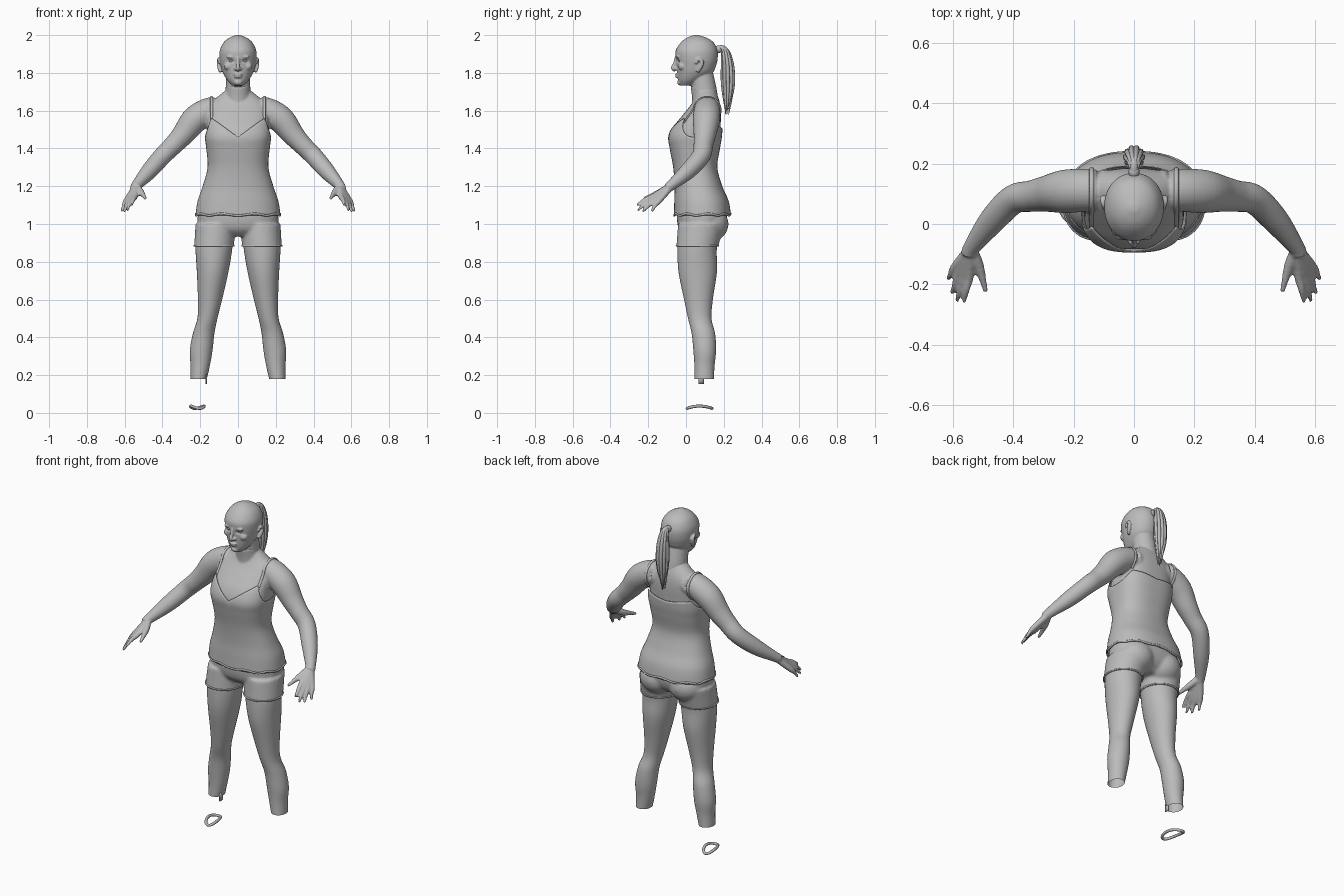
import bpy, bmesh, math
from math import sin, cos, pi
from mathutils import Vector
from mathutils.bvhtree import BVHTree

cube = bpy.data.objects.get("Cube")
if cube:
    bpy.data.objects.remove(cube, do_unlink=True)

grey = bpy.data.materials.new("plain grey")
grey.use_nodes = True
grey.diffuse_color = (0.5, 0.5, 0.5, 1)
grey.node_tree.nodes["Principled BSDF"].inputs["Base Color"].default_value = (0.5, 0.5, 0.5, 1)


def spline(keys, n=6):
    """Catmull-Rom through tuples of any length."""
    out = []
    for i in range(len(keys) - 1):
        quad = [keys[max(0, i - 1)], keys[i], keys[i + 1], keys[min(len(keys) - 1, i + 2)]]
        for k in range(n):
            t = k / n
            out.append(tuple(b + 0.5 * t * (c - a + t * (2*a - 5*b + 4*c - d + t * (3*(b - c) + d - a)))
                             for a, b, c, d in zip(*quad)))
    return out + [tuple(keys[-1])]


def loft(bm, rings, cap=True):
    vs = [[bm.verts.new(p) for p in r] for r in rings]
    n = len(vs[0])
    for a, b in zip(vs, vs[1:]):
        for j in range(n):
            bm.faces.new((a[j], a[(j + 1) % n], b[(j + 1) % n], b[j]))
    if cap:
        bm.faces.new(vs[0][::-1])
        bm.faces.new(vs[-1])


def tube(bm, keys, ref=(1, 0, 0), sides=16, flat=1.0, n=6, closed=False):
    """Round tube; every key is x, y, z, radius."""
    pts = spline(keys, n)
    rings = []
    for i, p in enumerate(pts):
        before = pts[-2] if closed and i == 0 else pts[max(0, i - 1)]
        after = pts[1] if closed and i == len(pts) - 1 else pts[min(len(pts) - 1, i + 1)]
        d = (Vector(after[:3]) - Vector(before[:3])).normalized()
        v = d.cross(Vector(ref)).normalized()
        u = v.cross(d)
        rings.append([Vector(p[:3]) + p[3] * (u * cos(2*pi*j/sides) * flat + v * sin(2*pi*j/sides))
                      for j in range(sides)])
    loft(bm, rings, not closed)


def section(s, a, grow=0.0):
    """Point on a superellipse: z, half width, front y, back y, exponent."""
    z, hw, yf, yb, e = s
    c, q = cos(a), sin(a)
    x = math.copysign(abs(c) ** (2 / e), c) * (hw + grow)
    y = math.copysign(abs(q) ** (2 / e), q) * ((yb - yf) / 2 + grow)
    return Vector((x, (yf + yb) / 2 + y, z))


def body(bm, keys, grow=0.0, n=64):
    loft(bm, [[section(s, 2*pi*j/n, grow) for j in range(n)] for s in spline(keys)])


def ball(bm, centre, size):
    new = bmesh.ops.create_uvsphere(bm, u_segments=24, v_segments=16, radius=1)["verts"]
    for v in new:
        v.co = Vector(centre) + Vector(a * b for a, b in zip(v.co, size))


def finish(bm, name, voxel=0, smooth=3, cut=None, thick=0, dent=None):
    bmesh.ops.recalc_face_normals(bm, faces=bm.faces)
    me = bpy.data.meshes.new(name)
    bm.to_mesh(me)
    bm.free()
    ob = bpy.data.objects.new(name, me)
    bpy.context.scene.collection.objects.link(ob)
    if voxel:
        m = ob.modifiers.new("blend", "REMESH")
        m.mode, m.voxel_size = "VOXEL", voxel
        m = ob.modifiers.new("soften", "SMOOTH")
        m.factor, m.iterations = 0.5, smooth
        dg = bpy.context.evaluated_depsgraph_get()
        me = bpy.data.meshes.new_from_object(ob.evaluated_get(dg))
        ob.modifiers.clear()
        ob.data = me
        bm = bmesh.new()
        bm.from_mesh(me)
        if cut:
            bmesh.ops.bisect_plane(bm, geom=bm.verts[:] + bm.edges[:] + bm.faces[:],
                                   plane_co=(0, 0, cut), plane_no=(0, 0, 1), clear_inner=True)
        if dent:
            for v in bm.verts:
                v.co.y += dent(v.co)
        bm.to_mesh(me)
        bm.free()
    if thick:
        m = ob.modifiers.new("cloth", "SOLIDIFY")
        m.thickness, m.offset = thick, 1
    me.materials.clear()
    me.materials.append(grey)
    for p in me.polygons:
        p.use_smooth = True
    return ob


torso = [(1.04, .222, -.06, .235, 2.3), (1.12, .21, -.058, .222, 2.3), (1.2, .183, -.056, .188, 2.3),
         (1.3, .157, -.064, .162, 2.4), (1.4, .164, -.082, .176, 2.6), (1.46, .172, -.09, .186, 2.7),
         (1.52, .172, -.068, .19, 2.6), (1.58, .172, -.022, .192, 2.5), (1.63, .165, .018, .188, 2.3),
         (1.67, .12, .04, .178, 2.1), (1.71, .07, .045, .162, 2)]
leg = [(1.0, .118, .08, .1, .115), (.88, .127, .06, .098, .104), (.75, .134, .062, .084, .102),
       (.6, .148, .066, .064, .076), (.5, .162, .073, .053, .062), (.42, .182, .092, .057, .062),
       (.33, .195, .099, .06, .06), (.25, .2, .098, .051, .053), (.18, .208, .097, .043, .051)]


def leg_ring(s, side, grow=0.0, n=40):
    z, cx, cy, rx, ry = s
    return [Vector((side * cx + (rx + grow) * cos(2*pi*j/n), cy + (ry + grow) * sin(2*pi*j/n), z))
            for j in range(n)]


# Skin of chest, shoulders, arms and hands
bm = bmesh.new()
body(bm, torso[3:], -.007)
tube(bm, [(0, .105, 1.6, .07), (0, .098, 1.68, .067), (0, .085, 1.74, .062)], sides=32)
knuckles = [(.545, -.172, 1.147), (.563, -.175, 1.132), (.579, -.165, 1.123), (.592, -.143, 1.122)]
tips = [(.563, -.26, 1.1), (.586, -.256, 1.072), (.602, -.23, 1.064), (.615, -.182, 1.066)]
for side in (1, -1):
    def arm(keys, **kw):
        tube(bm, [(side * k[0],) + tuple(k[1:]) for k in keys], **kw)
    arm([(.06, .11, 1.595, .066), (.14, .112, 1.602, .07), (.225, .108, 1.555, .072), (.29, .1, 1.475, .06),
         (.34, .092, 1.42, .052), (.4, .08, 1.36, .049), (.47, .01, 1.28, .044), (.537, -.078, 1.205, .028),
         (.545, -.1, 1.19, .027)], sides=24)
    for k, t in zip(knuckles, tips):
        bend = [(a + b) / 2 for a, b in zip(k, t)]
        bend[2] += .006
        arm([(.538, -.08, 1.2, .02), (*k, .0155), (*bend, .0115), (*t, .007)])
    arm([(.535, -.085, 1.2, .018), (.515, -.135, 1.17, .018), (.5, -.185, 1.15, .012), (.49, -.225, 1.135, .008)])
skin = finish(bm, "arms_and_chest", voxel=.006, smooth=4)

# Head with nose, lips, brow, jaw and ears
bm = bmesh.new()
body(bm, [(1.732, .028, -.03, .03, 2), (1.76, .056, -.041, .08, 2.1), (1.8, .08, -.047, .14, 2.1),
          (1.84, .092, -.05, .16, 2.1), (1.88, .098, -.055, .168, 2.1), (1.92, .096, -.054, .166, 2.1),
          (1.96, .077, -.028, .147, 2.1), (1.985, .048, .002, .112, 2), (2.0, .012, .04, .064, 2)])
tube(bm, [(0, .105, 1.64, .066), (0, .098, 1.7, .066), (0, .08, 1.8, .062)], sides=32)
tube(bm, [(0, -.05, 1.885, .009), (0, -.06, 1.85, .009), (0, -.069, 1.826, .011), (0, -.055, 1.812, .009)])
ball(bm, (0, -.047, 1.791), (.024, .012, .006))
ball(bm, (0, -.045, 1.78), (.021, .012, .007))
ball(bm, (0, -.033, 1.75), (.022, .014, .015))
for s in (1, -1):
    ball(bm, (s * .013, -.055, 1.822), (.009, .01, .008))
    ball(bm, (s * .036, -.043, 1.885), (.026, .011, .008))
    ball(bm, (s * .05, -.02, 1.835), (.026, .022, .022))
    tube(bm, [(s * .092, .06, 1.805, .009), (s * .098, .075, 1.83, .012), (s * .103, .085, 1.86, .01),
              (s * .102, .065, 1.873, .008), (s * .097, .052, 1.85, .008)])


def eye_sockets(p):
    if p.y > 0:
        return 0
    return .011 * math.exp(-((abs(p.x) - .036) / .016) ** 2 - ((p.z - 1.863) / .009) ** 2)


finish(bm, "head", voxel=.004, smooth=5, dent=eye_sockets)
for s, side in ((1, "left"), (-1, "right")):
    bm = bmesh.new()
    ball(bm, (s * .035, -.027, 1.863), (.015, .014, .008))
    finish(bm, side + "_eye")

# Ponytail of overlapping strands
bm = bmesh.new()
ball(bm, (0, .172, 1.925), (.018, .022, .02))
tube(bm, [(0, .165, 1.93, .013), (0, .2, 1.925, .018), (0, .217, 1.86, .026), (0, .222, 1.78, .031),
          (0, .222, 1.69, .024), (0, .215, 1.6, .005)], flat=.85)
for i in range(10):
    a = 2 * pi * i / 10
    c, q, drop = cos(a), sin(a), .03 * (i % 3)
    tube(bm, [(.006 * c, .168, 1.93, .006), (.014 * c, .203 + .012 * q, 1.925, .008),
              (.024 * c, .218 + .024 * q, 1.86, .01), (.027 * c, .222 + .03 * q, 1.77, .01),
              (.02 * c, .221 + .022 * q, 1.69, .009), (.007 * c, .216 + .01 * q, 1.58 + drop, .002)], sides=8)
finish(bm, "ponytail")

# Legs, open at the ankle
for s, side in ((1, "left"), (-1, "right")):
    bm = bmesh.new()
    loft(bm, [leg_ring(k, s) for k in spline(leg)], cap=False)
    finish(bm, side + "_leg")
    bm = bmesh.new()
    hem = [(*p, .005) for p in leg_ring((.885,) + leg[1][1:], s, .006)]
    tube(bm, hem + hem[:1], ref=(0, 0, 1), sides=8, n=1, closed=True)
    finish(bm, side + "_shorts_hem")

# Shorts
bm = bmesh.new()
body(bm, [(.935, .1, .0, .15, 2), (.97, .19, -.035, .195, 2.3), (1.02, .214, -.048, .215, 2.3),
          (1.08, .206, -.048, .215, 2.3)])
for s in (1, -1):
    loft(bm, [leg_ring(k, s, .007) for k in [leg[0], leg[1], (.84,) + leg[1][1:]]])
    ball(bm, (s * .095, .125, 1.0), (.105, .1, .095))
finish(bm, "shorts", voxel=.008, smooth=8, cut=.882)

# Vest with a V neck and scooped armholes
samples = spline(torso, 10)


def torso_at(z):
    for a, b in zip(samples, samples[1:]):
        if z <= b[0]:
            t = (z - a[0]) / (b[0] - a[0])
            return tuple(p + (q - p) * t for p, q in zip(a, b))
    return samples[-1]


def vest_top(a):
    u = abs(cos(a)) ** .75
    low, high = (1.46, 1.56) if sin(a) < 0 else (1.5, 1.52)
    return low + (high - low) * u / .82 if u < .82 else high + (1.46 - high) * (u - .82) / .18


bm = bmesh.new()
N, rows = 96, 36
angles = [2 * pi * j / N for j in range(N)]
loft(bm, [[section(torso_at(1.045 + (vest_top(a) - 1.045) * i / rows), a) for a in angles]
          for i in range(rows + 1)], cap=False)
finish(bm, "vest", thick=.004)
bm = bmesh.new()
hem = [(*(section(torso_at(1.05), a, .002) + Vector((0, 0, .005 * sin(9 * a)))), .006) for a in angles]
tube(bm, hem + hem[:1], ref=(0, 0, 1), sides=8, n=1, closed=True)
finish(bm, "vest_hem")

# Shoulder straps laid over the skin
tree = BVHTree.FromPolygons([v.co for v in skin.data.vertices], [p.vertices[:] for p in skin.data.polygons])
for s, side in ((1, "left"), (-1, "right")):
    path = []
    for i in range(25):
        a = pi * (-.04 + 1.12 * i / 24)
        out = Vector((0, -cos(a), sin(a)))
        hit = tree.ray_cast(Vector((s * .14, .09, 1.55)) + out * .4, -out)[0]
        if hit:
            path.append((*(hit + out * .002), .005))
    bm = bmesh.new()
    tube(bm, path, sides=8, flat=1.6, n=2)
    finish(bm, side + "_strap")

# Loose ankle strip and anklet below the right leg
bm = bmesh.new()
bmesh.ops.create_cube(bm, size=1)
for v in bm.verts:
    v.co = Vector((-.168 + v.co.x * .006, .08 + v.co.y * .028, .178 + v.co.z * .05))
finish(bm, "ankle_strip")
bm = bmesh.new()
loop = [(-.215 + .034 * cos(a) - .012 * sin(a), .072 + .066 * sin(a), .03 + .006 * cos(2 * a), .008)
        for a in angles[::4]]
tube(bm, loop + loop[:1], ref=(0, 0, 1), sides=8, n=2, closed=True)
finish(bm, "anklet")
